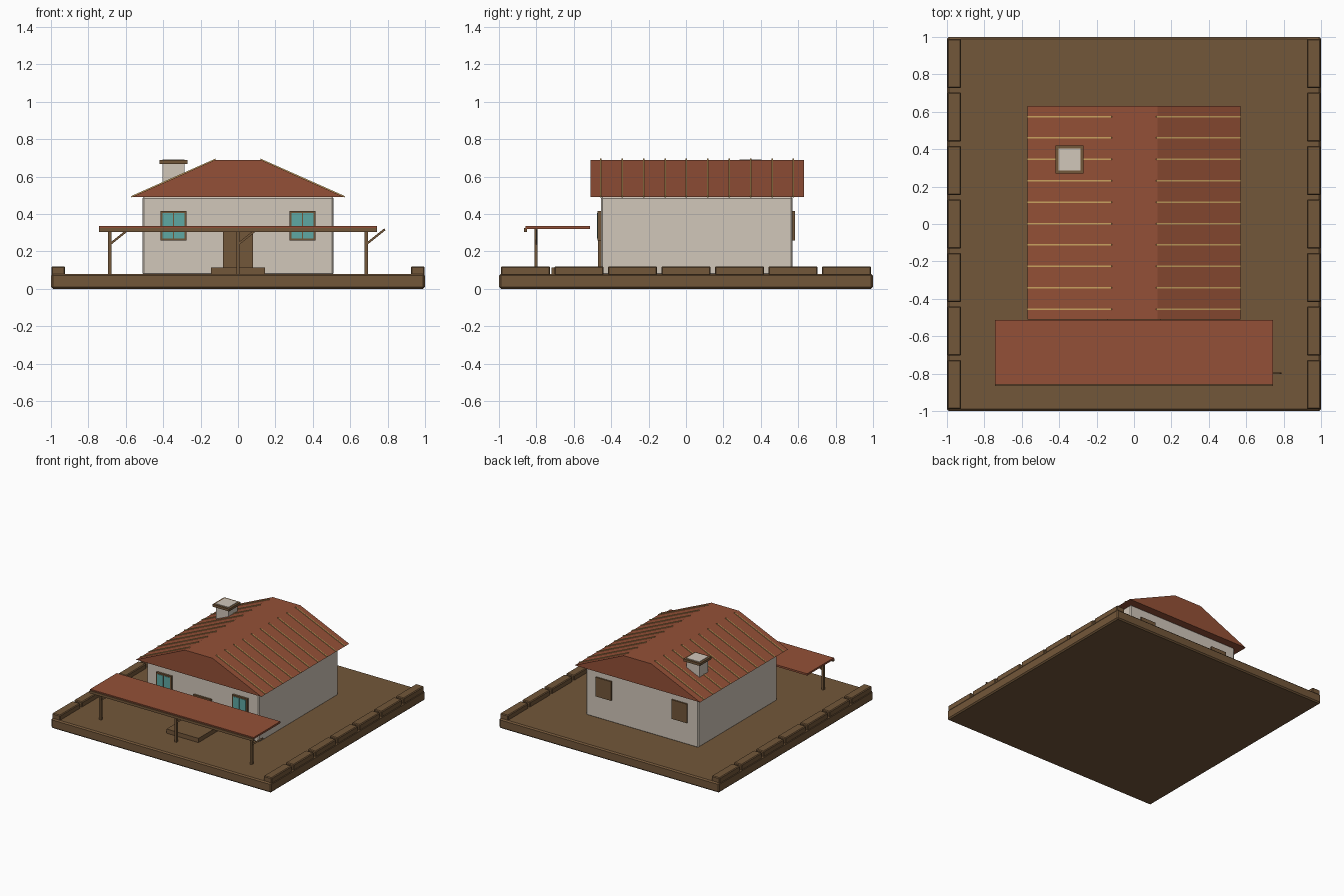
import bpy, math
from mathutils import Vector

if "Cube" in bpy.data.objects:
    bpy.data.objects.remove(bpy.data.objects["Cube"])


def mat(name, rgb):
    m = bpy.data.materials.new(name)
    lin = [c / 12.92 if c <= 0.04045 else ((c + 0.055) / 1.055) ** 2.4 for c in rgb]
    m.diffuse_color = (*lin, 1)
    m.use_nodes = True
    m.node_tree.nodes["Principled BSDF"].inputs["Base Color"].default_value = m.diffuse_color
    return m


BROWN = mat("brown wood", (0.45, 0.34, 0.225))
RED = mat("red tile", (0.58, 0.315, 0.215))
WALL = mat("pale plaster", (0.82, 0.78, 0.73))
TEAL = mat("teal glass", (0.37, 0.66, 0.64))
TAN = mat("tan batten", (0.80, 0.64, 0.38))


def mesh(name, verts, faces, m):
    me = bpy.data.meshes.new(name)
    me.from_pydata(verts, [], faces)
    me.materials.append(m)
    ob = bpy.data.objects.new(name, me)
    bpy.context.collection.objects.link(ob)
    return ob


def prism(name, profile, y0, y1, m):
    """Extrude an x-z outline (counter-clockwise seen from the front) along y."""
    n = len(profile)
    verts = [(x, y, z) for y in (y0, y1) for x, z in profile]
    faces = [tuple(range(n)), tuple(reversed(range(n, 2 * n)))]
    faces += [(i, i + n, (i + 1) % n + n, (i + 1) % n) for i in range(n)]
    return mesh(name, verts, faces, m)


def box(name, x0, x1, y0, y1, z0, z1, m, bevel=0):
    ob = prism(name, [(x0, z0), (x1, z0), (x1, z1), (x0, z1)], y0, y1, m)
    if bevel:
        b = ob.modifiers.new("bevel", "BEVEL")
        b.width = bevel
        b.segments = 1
    return ob


def bar(name, a, b, w, y, m, depth):
    """Slanted bar in the x-z plane from a to b."""
    a, b = Vector(a), Vector(b)
    d = (b - a).normalized() * w / 2
    n = Vector((-d.y, d.x))
    return prism(name, [a - n, b - n, b + n, a + n], y - depth / 2, y + depth / 2, m)


# ground slab and edge blocks
box("ground_slab", -1, 1, -1, 1, 0, 0.08, BROWN, 0.01)
for side in (-1, 1):
    for i in range(7):
        c = (i - 3) * 0.286
        xs = sorted((side * 0.925, side * 0.998))
        box("edge_block", *xs, c - 0.132, c + 0.132, 0.07, 0.12, BROWN, 0.006)

# house body
box("walls", -0.51, 0.51, -0.455, 0.57, 0.075, 0.492, WALL, 0.008)

# main roof with flat ridge, and its battens
prism("roof", [(-0.57, 0.49), (0.57, 0.49), (0.125, 0.688), (-0.125, 0.688)], -0.51, 0.63, RED)
for i in range(10):
    y = -0.455 + i * 0.1144
    for s in (-1, 1):
        a, b = ((0.57, 0.492), (0.12, 0.692))
        if s < 0:
            a, b = (-b[0], b[1]), (-a[0], a[1])
            a, b = b, a
        bar("roof_batten", a, b, 0.008, y, TAN, 0.008)

# chimney
box("chimney", -0.403, -0.287, 0.287, 0.403, 0.52, 0.692, WALL)
box("chimney_cap", -0.42, -0.27, 0.27, 0.42, 0.668, 0.688, BROWN)

# porch roof, front beam, posts and braces
box("porch_roof", -0.743, 0.743, -0.858, -0.512, 0.32, 0.335, RED)
box("porch_beam", -0.743, 0.743, -0.866, -0.85, 0.305, 0.326, BROWN)
for x in (-0.685, 0, 0.685):
    box("porch_post", x - 0.009, x + 0.009, -0.811, -0.793, 0.08, 0.32, BROWN)
    bar("porch_brace", (x, 0.238), (x + 0.1, 0.318), 0.012, -0.798, BROWN, 0.01)

# door and step
box("door", -0.08, 0.08, -0.47, -0.45, 0.08, 0.32, BROWN)
box("door_step", -0.145, 0.145, -0.72, -0.45, 0.075, 0.115, BROWN)

# windows: glazed frames in front, plain shutters behind
for cx in (-0.345, 0.345):
    box("window_frame", cx - 0.07, cx + 0.07, -0.472, -0.45, 0.258, 0.415, BROWN)
    for s in (-1, 1):
        c = cx + s * 0.0305
        box("window_pane", c - 0.0275, c + 0.0275, -0.475, -0.468, 0.269, 0.404, TEAL)
    box("back_window", cx - 0.07, cx + 0.07, 0.56, 0.582, 0.258, 0.415, BROWN)

# consistent outward normals
import bmesh
for ob in bpy.context.collection.objects:
    bm = bmesh.new()
    bm.from_mesh(ob.data)
    bmesh.ops.recalc_face_normals(bm, faces=bm.faces)
    bm.to_mesh(ob.data)
    bm.free()
